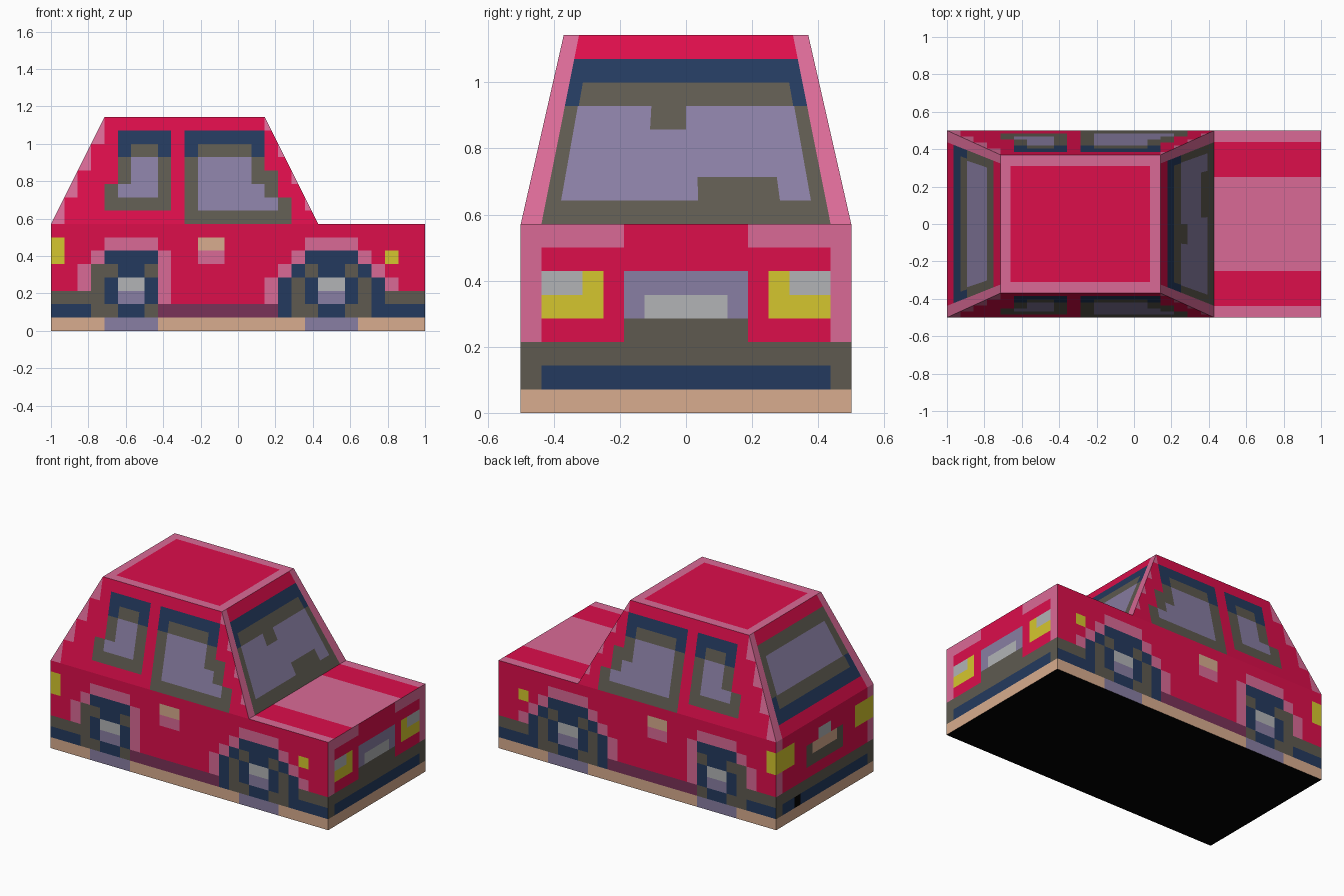
import bpy
from mathutils import Vector

if "Cube" in bpy.data.objects:
    bpy.data.objects.remove(bpy.data.objects["Cube"])

# One flat colour per material (linear values from 0-255 tones)
def lin(c):
    c /= 255
    return c / 12.92 if c <= 0.04045 else ((c + 0.055) / 1.055) ** 2.4

TONES = {"red": (220, 14, 75), "pink": (218, 106, 150), "navy": (36, 58, 94),
         "olive": (94, 90, 80), "lavender": (137, 126, 163), "tan": (216, 172, 142),
         "yellow": (213, 198, 46), "light_grey": (178, 180, 182),
         "plum": (122, 50, 88), "black": (0, 0, 0)}
MATS = {}
for n, t in TONES.items():
    MATS[n] = bpy.data.materials.new(n)
    MATS[n].diffuse_color = (*[lin(c) for c in t], 1)
NAMES = list(TONES)

P = 1 / 14                      # paint cell size; v counts cells up from the ground
CENTRE = Vector((-0.2, 0, 0.5))
SILL, ROOF = 8, 16


def panel(name, place, rects):
    """Cut a panel along all rectangle edges; the last rectangle over a cell colours it."""
    us = sorted({r[i] for r in rects for i in (1, 3)})
    vs = sorted({r[i] for r in rects for i in (2, 4)})
    verts, index, faces, cols = [], {}, [], []

    def vert(u, v):
        co = place(u, v)
        key = tuple(round(c, 5) for c in co)
        if key not in index:
            index[key] = len(verts)
            verts.append(Vector(co))
        return index[key]

    for u0, u1 in zip(us, us[1:]):
        for v0, v1 in zip(vs, vs[1:]):
            u, v = (u0 + u1) / 2, (v0 + v1) / 2
            col = None
            for r in rects:
                if r[1] < u < r[3] and r[2] < v < r[4]:
                    col = r[0]
            f = list(dict.fromkeys(vert(*c) for c in ((u0, v0), (u1, v0), (u1, v1), (u0, v1))))
            if col is None or len(f) < 3:
                continue
            a, b, c = (verts[i] for i in f[:3])
            if (b - a).cross(c - a).dot(a - CENTRE) < 0:
                f.reverse()
            faces.append(f)
            cols.append(NAMES.index(col))
    me = bpy.data.meshes.new(name)
    me.from_pydata(verts, [], faces)
    for m in MATS.values():
        me.materials.append(m)
    for poly, c in zip(me.polygons, cols):
        poly.material_index = c
    bpy.context.collection.objects.link(bpy.data.objects.new(name, me))


def mid(col, w, v0, v1):        # band centred on the panel
    return [(col, -w, v0, w, v1)]


def pair(col, a, b, v0, v1):    # mirrored pair of rectangles
    return [(col, a, v0, b, v1), (col, -b, v0, -a, v1)]


# Cabin taper: 0 at the sill, 1 at the roof
def taper(v):
    return (v - SILL) / (ROOF - SILL)

def half_width(v):
    return 0.5 - 0.13 * taper(v)


# Painted wheel around column c
def wheel(c):
    parts = [("lavender", 2, 0, 1), ("navy", 2, 1, 6), ("olive", 2, 1, 5), ("navy", 1, 1, 5),
             ("navy", 2, 2, 4), ("light_grey", 1, 3, 4), ("lavender", 1, 2, 3)]
    return [(n, c - w, a, c + w, b) for n, w, a, b in parts]


# Lower sides
front_arch = [(n, 21 - w, a, 21 + w, b) for n, w, a, b in (
    ("pink", 2, 6, 7), ("pink", 3, 5, 6), ("pink", 4, 4, 5), ("pink", 5, 2, 4),
    ("navy", 3, 4, 5), ("navy", 4, 1, 4), ("olive", 3, 1, 4))]
rear_arch = [("pink", 4, 6, 8, 7), ("pink", 3, 2, 9, 6), ("pink", 2, 3, 3, 5),
             ("olive", 3, 1, 4, 5)]
lower = ([("red", 0, 1, 28, 8), ("tan", 0, 0, 28, 1), ("plum", 8, 1, 17, 2)]
         + front_arch + rear_arch + wheel(6) + wheel(21)
         + [("olive", 0, 2, 3, 3), ("navy", 0, 1, 3, 2),
            ("olive", 25, 2, 28, 3), ("navy", 25, 1, 28, 2),
            ("yellow", 0, 5, 1, 7), ("yellow", 25, 5, 26, 6),
            ("tan", 11, 6, 13, 7), ("pink", 11, 5, 13, 6)])

# Cabin sides with stepped pillars and two windows
upper = [("red", 0, v, 20, v + 1) for v in range(SILL, ROOF)]
upper += [("pink", k, 8 + 2 * k, k + 1, 10 + 2 * k) for k in range(4)]
upper += [("pink", 16 + k, 15 - 2 * k, 17 + k, 16 - 2 * k) for k in range(4)]
upper += [("navy", 5, 13, 9, 15), ("olive", 5, 9, 9, 13), ("olive", 4, 9, 5, 11),
          ("olive", 6, 13, 8, 14), ("lavender", 6, 10, 8, 13), ("lavender", 5, 10, 6, 11)]
upper += [("navy", 10, 13, 16, 15), ("olive", 10, 8, 16, 13), ("olive", 16, 8, 17, 12),
          ("olive", 17, 8, 18, 10), ("olive", 11, 13, 15, 14), ("lavender", 11, 9, 15, 13),
          ("lavender", 15, 9, 16, 11), ("lavender", 16, 9, 17, 10)]

for side, s in (("right", -1), ("left", 1)):
    panel("lower_side_" + side, lambda u, v: (-1 + u * P, s * 0.5, v * P), lower)
    panel("cabin_side_" + side,
          lambda u, v: (-1 + P * min(max(u, 4 * taper(v)), 20 - 4 * taper(v)),
                        s * half_width(v), v * P), upper)

# Bumper shared by nose and tail (u runs -8..8 across the car)
bumper = (mid("red", 8, 3, 8) + mid("tan", 8, 0, 1) + mid("olive", 8, 1, 3)
          + mid("navy", 7, 1, 2) + pair("pink", 7, 8, 3, 8))

# Nose with grille and headlights
panel("nose", lambda u, v: (1, u / 16, v * P),
      bumper + pair("pink", 3, 7, 7, 8) + mid("olive", 3, 3, 4) + mid("lavender", 3, 4, 6)
      + mid("light_grey", 2, 4, 5) + pair("yellow", 4, 7, 4, 6)
      + pair("light_grey", 5, 7, 5, 6))

# Tail with lamps, badge plate and exhaust
panel("tail", lambda u, v: (-1, u / 16, v * P),
      bumper + pair("yellow", 5, 8, 5, 7) + mid("olive", 3, 4, 6) + mid("tan", 2, 5, 6)
      + mid("light_grey", 1, 6, 7) + [("black", 4, 1, 5, 2)])

# Windscreen with mirror and dashboard shapes
glass = mid("red", 8, 8, 16) + pair("pink", 7, 8, 8, 16)
panel("windscreen", lambda u, v: (3 / 7 - 4 * P * taper(v), u / 8 * half_width(v), v * P),
      glass + mid("navy", 7, 13, 15) + mid("olive", 7, 8, 13) + mid("olive", 6.2, 13, 14)
      + mid("lavender", 6.25, 9, 13)
      + [("olive", -2, 12, 0, 13), ("olive", 0.6, 9, 4.7, 10)])

# Rear window
panel("rear_window", lambda u, v: (-1 + 4 * P * taper(v), u / 8 * half_width(v), v * P),
      glass + mid("navy", 7, 9, 11) + mid("olive", 7, 11, 15) + mid("olive", 6.2, 10, 11)
      + mid("lavender", 6, 11, 14))

# Bonnet stripes, roof with border, dark floor
panel("bonnet", lambda u, v: (v, u / 16, SILL * P),
      mid("pink", 8, 3 / 7, 1) + mid("red", 7, 3 / 7, 1) + mid("pink", 4, 3 / 7, 1))
panel("roof", lambda u, v: (v, u, ROOF * P),
      mid("pink", 0.37, -5 / 7, 1 / 7) + mid("red", 0.31, -0.66, 0.085))
panel("floor", lambda u, v: (v, u, 0), mid("black", 0.5, -1, 1))

for m in bpy.data.materials:
    if m.users and not m.is_grease_pencil:
        m.use_nodes = True
        m.node_tree.nodes["Principled BSDF"].inputs["Base Color"].default_value = m.diffuse_color
